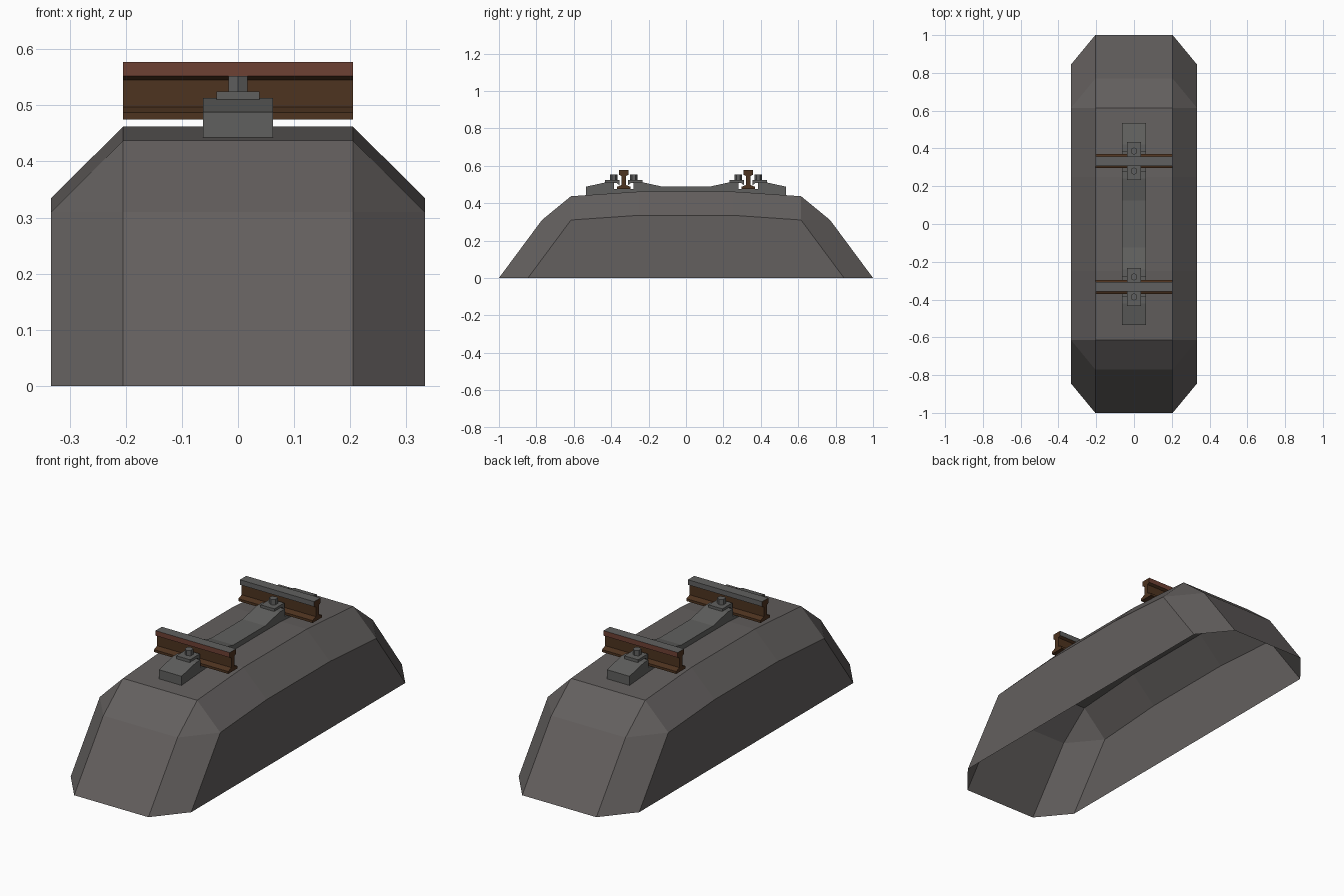
import bpy, bmesh, math

if "Cube" in bpy.data.objects:
    bpy.data.objects.remove(bpy.data.objects["Cube"])


def material(name, rgb):
    m = bpy.data.materials.new(name)
    m.diffuse_color = (*rgb, 1)
    m.use_nodes = True
    m.node_tree.nodes["Principled BSDF"].inputs["Base Color"].default_value = m.diffuse_color
    return m


STONE = material("ballast grey", (0.125, 0.115, 0.112))
CONCRETE = material("concrete grey", (0.118, 0.118, 0.113))
STEEL = material("worn steel", (0.118, 0.118, 0.116))
RUST = material("dark rust", (0.075, 0.033, 0.014))
RED = material("red rust", (0.155, 0.052, 0.033))


def finish(name, bm, *mats):
    bmesh.ops.recalc_face_normals(bm, faces=bm.faces)
    me = bpy.data.meshes.new(name)
    bm.to_mesh(me)
    bm.free()
    ob = bpy.data.objects.new(name, me)
    bpy.context.collection.objects.link(ob)
    for m in mats:
        me.materials.append(m)
    return ob


def extrude_yz(bm, profile, hx):
    """Closed prism from a (y, z) outline, spanning x = -hx..hx."""
    a = [bm.verts.new((-hx, y, z)) for y, z in profile]
    b = [bm.verts.new((hx, y, z)) for y, z in profile]
    n = len(profile)
    bm.faces.new(a)
    bm.faces.new(b[::-1])
    for i in range(n):
        j = (i + 1) % n
        bm.faces.new((a[i], a[j], b[j], b[i]))


def mirrored(half):
    return half + [(-y, z) for y, z in half[::-1]]


# Ballast bed: open-bottomed shell, tall middle strip with chamfered flanks
mid = mirrored([(-1, 0), (-0.77, 0.31), (-0.615, 0.437), (-0.25, 0.462)])
low = mirrored([(-0.845, 0), (-0.615, 0.31), (-0.25, 0.335)])
bm = bmesh.new()
M = {s: [bm.verts.new((s * 0.205, y, z)) for y, z in mid] for s in (-1, 1)}
for i in range(7):
    bm.faces.new((M[-1][i], M[1][i], M[1][i + 1], M[-1][i + 1]))
for s in (-1, 1):
    m = M[s]
    f = [bm.verts.new((s * 0.333, y, z)) for y, z in low]
    for q in ((m[0], m[1], f[1], f[0]), (m[1], m[2], f[1]),
              (m[2], m[3], f[2], f[1]), (m[3], m[4], f[3], f[2]),
              (m[4], m[5], f[4], f[3]), (m[5], m[6], f[4]),
              (m[6], m[7], f[5], f[4]), f):
        bm.faces.new(q)
finish("ballast_bed", bm, STONE)

# Sleeper with a recessed seat under each rail
half = [(-0.535, 0.437), (-0.535, 0.488), (-0.42, 0.513), (-0.385, 0.513),
        (-0.385, 0.475), (-0.281, 0.475), (-0.281, 0.513), (-0.24, 0.513),
        (-0.125, 0.488)]
bm = bmesh.new()
extrude_yz(bm, mirrored(half), 0.0625)
finish("sleeper", bm, CONCRETE)

# Rails: rusty sides, worn on top and on the inner face of the head
RY = 0.333
for s, side in ((-1, "front"), (1, "back")):
    right = [(0.037, 0.475), (0.037, 0.487), (0.012, 0.497),
             (0.012, 0.545), (0.025, 0.552), (0.025, 0.577)]
    prof = right + [(-y, z) for y, z in right[::-1]]
    bm = bmesh.new()
    extrude_yz(bm, [(s * RY + y, z) for y, z in prof], 0.205)
    rail = finish(side + "_rail", bm, RUST, STEEL, RED)
    for p in rail.data.polygons:
        if abs(p.normal.x) < 0.5 and p.center.z > 0.555:
            outer = p.normal.y * s > 0.5
            p.material_index = 2 if outer else 1

    # Clip plates and hexagonal bolts either side of the rail
    for d, tag in ((-1, "inner"), (1, "outer")):
        cy = s * (RY + d * 0.053)
        e0, e1 = s * (RY + d * 0.022), s * (RY + d * 0.1)
        bm = bmesh.new()
        extrude_yz(bm, [(e0, 0.495), (e0, 0.525), (e1, 0.525), (e1, 0.509),
                        (s * (RY + d * 0.04), 0.509)], 0.038)
        finish(f"{side}_{tag}_clip", bm, CONCRETE)
        bm = bmesh.new()
        ring = [(0.0195 * math.sin(k * math.pi / 3),
                 cy + 0.0195 * math.cos(k * math.pi / 3)) for k in range(6)]
        base = bm.faces.new([bm.verts.new((x, y, 0.52)) for x, y in ring])
        ext = bmesh.ops.extrude_face_region(bm, geom=[base])
        for v in ext["geom"]:
            if isinstance(v, bmesh.types.BMVert):
                v.co.z = 0.552
        finish(f"{side}_{tag}_bolt", bm, STEEL)
